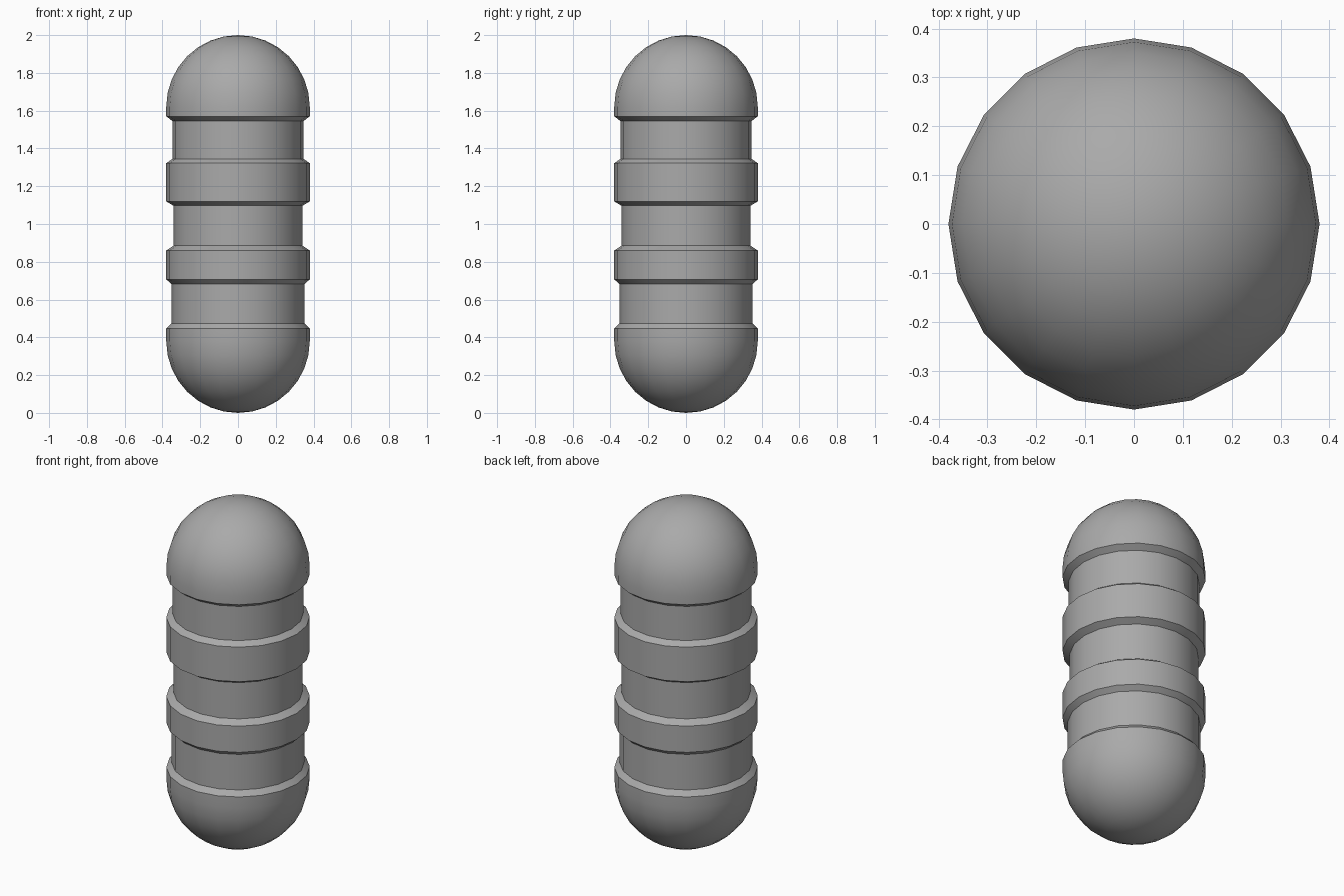
import bpy, math

cube = bpy.data.objects.get("Cube")
if cube:
    bpy.data.objects.remove(cube, do_unlink=True)

SIDES = 20
RADIUS = 0.38
DOME_RINGS = 8

grey = bpy.data.materials.new("mid_grey")
grey.use_nodes = True
colour = (0.4, 0.4, 0.4, 1)
grey.diffuse_color = colour
grey.node_tree.nodes["Principled BSDF"].inputs["Base Color"].default_value = colour


def dome(centre, direction):
    """Quarter-circle profile from the pole to the equator."""
    angles = [math.pi / 2 * i / DOME_RINGS for i in range(DOME_RINGS + 1)]
    return [(RADIUS * math.sin(a), centre + direction * RADIUS * math.cos(a)) for a in angles]


def lathe(name, profile):
    """Revolve (radius, height) points; zero radius makes a pole."""
    verts, rings, faces = [], [], []
    for r, z in profile:
        count = 1 if r < 1e-6 else SIDES
        rings.append(range(len(verts), len(verts) + count))
        for i in range(count):
            a = 2 * math.pi * i / SIDES
            verts.append((r * math.cos(a), r * math.sin(a), z))
    for low, high in zip(rings, rings[1:]):
        for i in range(SIDES):
            j = (i + 1) % SIDES
            if len(low) == 1:
                faces.append((low[0], high[j], high[i]))
            elif len(high) == 1:
                faces.append((low[i], low[j], high[0]))
            else:
                faces.append((low[i], low[j], high[j], high[i]))
    mesh = bpy.data.meshes.new(name)
    mesh.from_pydata(verts, [], faces)
    mesh.materials.append(grey)
    obj = bpy.data.objects.new(name, mesh)
    bpy.context.collection.objects.link(obj)
    bpy.ops.object.select_all(action="DESELECT")
    obj.select_set(True)
    bpy.context.view_layer.objects.active = obj
    bpy.ops.object.shade_smooth_by_angle(angle=math.radians(30))


# One continuous shell: domed ends, raised bands and recessed grooves
lower_groove, middle_groove, upper_groove = 0.352, 0.342, 0.347
profile = dome(RADIUS, -1)
profile += [(RADIUS, 0.446), (lower_groove, 0.474)]
profile += [(lower_groove, 0.682), (RADIUS, 0.707), (RADIUS, 0.86), (middle_groove, 0.885)]
profile += [(middle_groove, 1.097), (RADIUS, 1.12), (RADIUS, 1.322), (upper_groove, 1.345)]
profile += [(upper_groove, 1.545), (RADIUS, 1.57)]
profile += reversed(dome(2 - RADIUS, 1))
lathe("capsule_body", profile)
